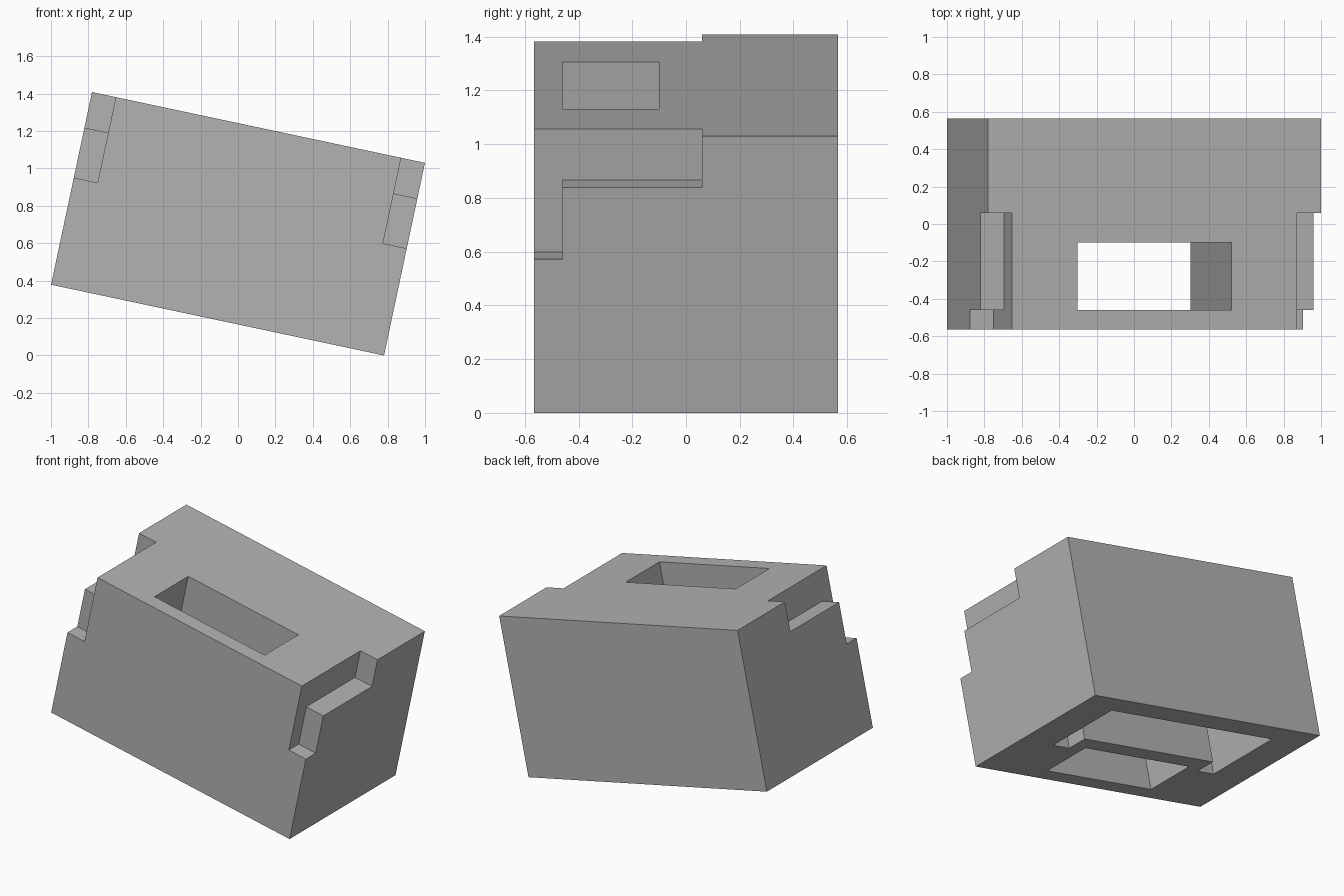
import bpy, bmesh, math
from mathutils import Matrix, Vector

cube = bpy.data.objects.get("Cube")
if cube:
    bpy.data.objects.remove(cube, do_unlink=True)

# Overall block size and tilt
L, D, H = 1.82, 1.13, 1.053
TILT = math.radians(12)
hl, hd, hh = L / 2, D / 2, H / 2
OVER = 0.1  # cutters reach this far outside the block

grey = bpy.data.materials.new("plain_grey")
grey.use_nodes = True
colour = (0.45, 0.45, 0.45, 1)
grey.diffuse_color = colour
grey.node_tree.nodes["Principled BSDF"].inputs["Base Color"].default_value = colour


def prism(name, outline, axis, low, high):
    """Extrude a 2D outline along one axis ('x' or 'z')."""
    bm = bmesh.new()
    place = {"x": lambda a, b: (low, a, b), "z": lambda a, b: (a, b, low)}[axis]
    push = Vector((high - low, 0, 0) if axis == "x" else (0, 0, high - low))
    base = bm.faces.new([bm.verts.new(place(a, b)) for a, b in outline])
    grown = bmesh.ops.extrude_face_region(bm, geom=[base])["geom"]
    bmesh.ops.translate(bm, vec=push, verts=[v for v in grown if isinstance(v, bmesh.types.BMVert)])
    bmesh.ops.recalc_face_normals(bm, faces=bm.faces)
    mesh = bpy.data.meshes.new(name)
    bm.to_mesh(mesh)
    bm.free()
    mesh.materials.append(grey)
    obj = bpy.data.objects.new(name, mesh)
    bpy.context.collection.objects.link(obj)
    return obj


def rect(x0, x1, y0, y1):
    return [(x0, y0), (x1, y0), (x1, y1), (x0, y1)]


block = prism("tilted_block", rect(-hl, hl, -hd, hd), "z", -hh, hh)
cutters = []

# Slot running right through the block
cutters.append(prism("slot_cutter", rect(-0.42, 0.42, -0.46, -0.10), "z", -hh - OVER, hh + OVER))

# Hollow underside wrapping around three sides of the slot wall
hollow = [(-0.65, 0.415), (-0.65, -0.136), (-0.52, -0.136), (-0.52, 0.01),
          (0.52, 0.01), (0.52, -0.136), (0.65, -0.136), (0.65, 0.415)]
cutters.append(prism("hollow_cutter", hollow, "z", -hh - OVER, hh - 0.13))

# Stepped notch in the upper front corner of each end
top = hh + OVER
notch = [(-hd - OVER, top), (-hd - OVER, hh - 0.468), (-0.46, hh - 0.468),
         (-0.46, hh - 0.195), (0.06, hh - 0.195), (0.06, top)]
for side in (-1, 1):
    ends = sorted((side * (hl - 0.13), side * (hl + OVER)))
    cutters.append(prism("notch_cutter", notch, "x", *ends))

# Cut the block, then discard the cutters
for cutter in cutters:
    cutter.hide_render = True
    mod = block.modifiers.new(cutter.name, "BOOLEAN")
    mod.operation = "DIFFERENCE"
    mod.solver = "EXACT"
    mod.object = cutter
bpy.context.view_layer.update()
graph = bpy.context.evaluated_depsgraph_get()
block_mesh = bpy.data.meshes.new_from_object(block.evaluated_get(graph))
block.modifiers.clear()
block.data = block_mesh
for cutter in cutters:
    bpy.data.objects.remove(cutter, do_unlink=True)

# Tilt the block so it balances on its lower long edge
block_mesh.transform(Matrix.Translation((0, 0, 0.703)) @ Matrix.Rotation(TILT, 4, "Y"))
lowest = min(v.co.z for v in block_mesh.vertices)
block_mesh.transform(Matrix.Translation((0, 0, -lowest)))
